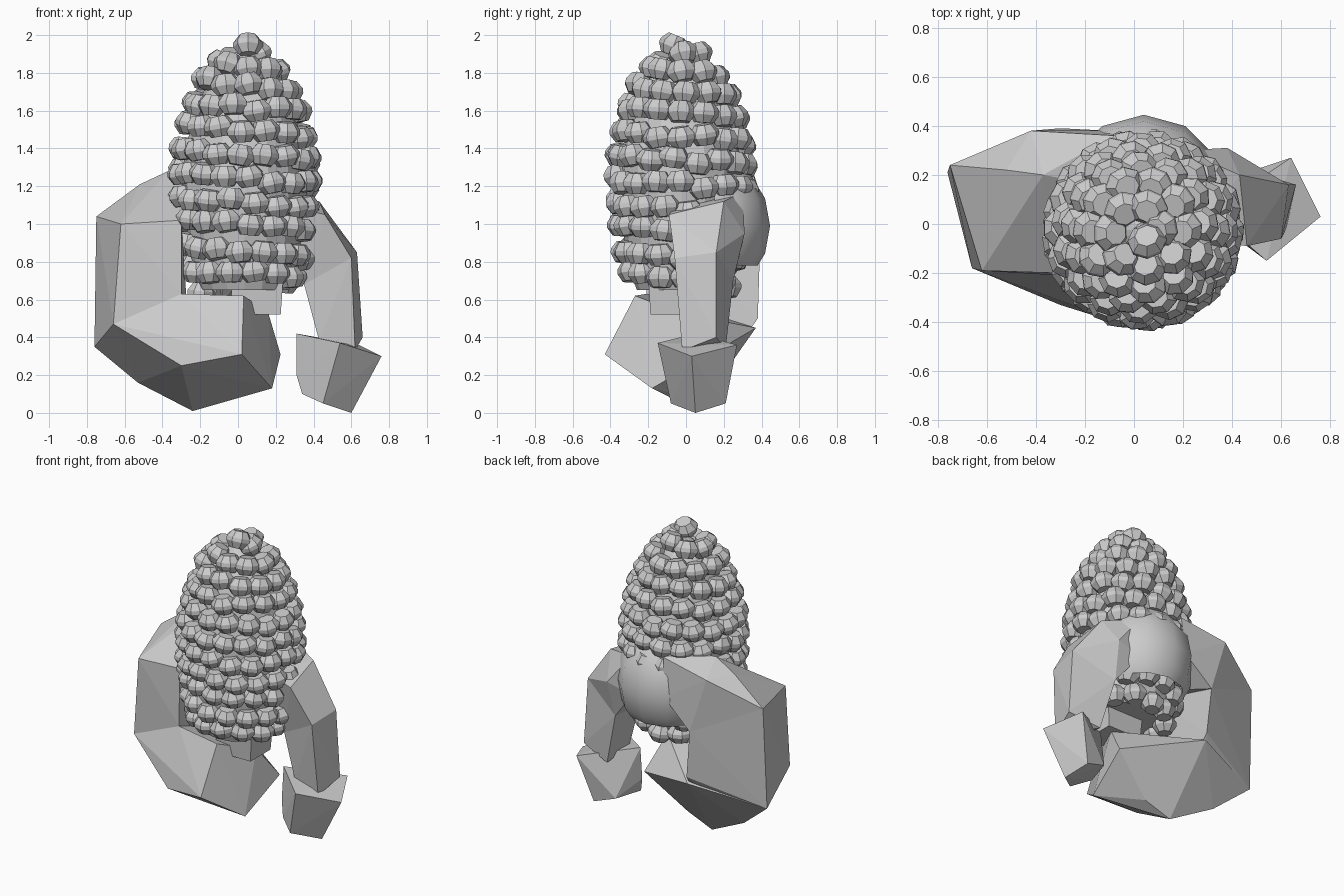
import bpy, bmesh, math, random
from mathutils import Matrix, Vector

if "Cube" in bpy.data.objects:
    bpy.data.objects.remove(bpy.data.objects["Cube"])

random.seed(4)
CX, CY = 0.035, -0.025


def finish(bm, name):
    bmesh.ops.recalc_face_normals(bm, faces=bm.faces)
    me = bpy.data.meshes.new(name)
    bm.to_mesh(me)
    bm.free()
    ob = bpy.data.objects.new(name, me)
    bpy.context.collection.objects.link(ob)
    return ob


def add_hull(bm, pts):
    vs = [bm.verts.new(p) for p in pts]
    r = bmesh.ops.convex_hull(bm, input=vs)
    junk = [g for g in r["geom_interior"] if isinstance(g, bmesh.types.BMVert) and g.is_valid]
    bmesh.ops.delete(bm, geom=junk, context='VERTS')


def hull(name, pts):
    bm = bmesh.new()
    add_hull(bm, pts)
    return finish(bm, name)


# cob silhouette: height -> outer radius
PROFILE = [(0.60, 0.28), (0.68, 0.32), (0.80, 0.365), (1.0, 0.395), (1.2, 0.415),
           (1.4, 0.405), (1.6, 0.355), (1.75, 0.295), (1.86, 0.205), (1.94, 0.11), (2.0, 0.04)]


def radius(z):
    for (z0, r0), (z1, r1) in zip(PROFILE, PROFILE[1:]):
        if z <= z1:
            return r0 + (r1 - r0) * (z - z0) / (z1 - z0)
    return 0.04


# faceted kernel: four stacked eight-sided rings
kernel = []
for h, s in ((-0.054, 0.62), (-0.012, 1.0), (0.012, 1.0), (0.054, 0.62)):
    for k in range(8):
        a = (k + 0.5) * math.tau / 8
        kernel.append(Vector((0.074 * s * math.cos(a), 0.08 * s * math.sin(a), h)))

# kernels wound in a rising helix around the cob
bm = bmesh.new()
z, a = 0.645, math.pi
while z < 1.94:
    r = max(0.015, radius(z) - 0.072)
    lean = -math.radians(max(0, (z - 1.5) * 50))
    m = (Matrix.Translation((CX, CY, min(z, 1.93) + random.uniform(-0.018, 0.018)))
         @ Matrix.Rotation(a, 4, 'Z') @ Matrix.Translation((r, 0, 0))
         @ Matrix.Rotation(lean + random.uniform(-0.12, 0.12), 4, 'Y')
         @ Matrix.Rotation(random.uniform(-0.2, 0.2), 4, 'X')
         @ Matrix.Rotation(random.uniform(-0.2, 0.2), 4, 'Z'))
    add_hull(bm, [m @ p for p in kernel])
    step = min(1.3, 0.135 / (r + 0.02))
    a -= step
    z += (0.126 if z < 1.7 else 0.10) * step / math.tau
finish(bm, "kernels")

# inner cob
bm = bmesh.new()
rings = []
for z, r in PROFILE[1:-1]:
    rr = max(0.03, r - 0.085)
    rings.append([bm.verts.new((CX + rr * math.cos(k * math.tau / 16),
                                CY + rr * math.sin(k * math.tau / 16), z - 0.03)) for k in range(16)])
for a, b in zip(rings, rings[1:]):
    for k in range(16):
        bm.faces.new((a[k], a[(k + 1) % 16], b[(k + 1) % 16], b[k]))
bm.faces.new(rings[0])
bm.faces.new(rings[-1])
finish(bm, "cob_core")

# stem stub
hull("stem", [(0.1 + s * x, -0.08 + s * y, z) for z, s in ((0.52, 0.9), (0.72, 1))
              for x in (-0.14, 0.14) for y in (-0.12, 0.12)])

# smooth, coarse dome on the back joining the husks
bm = bmesh.new()
bmesh.ops.create_uvsphere(bm, u_segments=12, v_segments=8, radius=1,
                          matrix=Matrix.Translation((0.04, 0.1, 0.99)) @ Matrix.Diagonal((0.34, 0.345, 0.38, 1)))
for co, no in (((0, 0, 0.78), (0, 0, -1)), ((0, 0.15, 0), (0, -1, 0))):
    bmesh.ops.bisect_plane(bm, geom=bm.verts[:] + bm.edges[:] + bm.faces[:],
                           plane_co=co, plane_no=no, clear_outer=True)
for f in bm.faces:
    f.smooth = True
finish(bm, "back_dome")

# large left husk: shoulder, side and forward-curling lower part
side_top = [(-0.75, 0.24, 1.04), (-0.62, -0.19, 1.0), (-0.3, 0.39, 0.82), (-0.3, -0.2, 1.02)]
side_low = [(-0.76, 0.21, 0.35), (-0.66, -0.18, 0.47), (-0.3, -0.21, 0.63), (-0.53, 0.13, 0.16)]
hull("left_husk_shoulder", side_top + [
    (-0.08, 0.36, 1.26), (-0.1, 0.15, 1.24), (-0.37, 0.2, 1.28), (-0.42, 0.38, 1.2),
    (-0.52, 0.22, 1.21), (-0.1, 0.38, 1.0), (-0.2, 0.1, 0.9)])
hull("left_husk_side", side_top + side_low + [
    (-0.27, 0.38, 0.5), (-0.28, 0.05, 0.5), (-0.24, 0.1, 0.1)])
hull("left_husk_lower", side_low + [
    (-0.24, 0.06, 0.01), (-0.3, -0.33, 0.25), (-0.27, 0.37, 0.45), (-0.2, -0.2, 0.62),
    (0.02, -0.43, 0.31), (0.03, -0.27, 0.62), (0.18, -0.18, 0.13), (0.225, 0.13, 0.31),
    (0.16, -0.03, 0.53), (-0.05, 0.05, 0.08)])

# slim right husk with angular end block
elbow = [(0.63, 0.16, 0.85), (0.6, -0.06, 0.82), (0.35, 0.0, 0.68), (0.36, 0.25, 0.7)]
hull("right_husk_upper", elbow + [
    (0.2, 0.3, 1.17), (0.25, -0.06, 1.1), (0.2, 0.3, 0.9), (0.25, 0, 0.85),
    (0.46, -0.09, 1.05), (0.43, 0.2, 1.12), (0.38, 0.31, 0.95)])
hull("right_husk_lower", elbow + [
    (0.66, 0.16, 0.4), (0.62, -0.02, 0.33), (0.43, 0.0, 0.38), (0.45, 0.21, 0.34)])
hull("right_end_block", [
    (0.31, 0.05, 0.42), (0.54, -0.15, 0.37), (0.76, 0.03, 0.30), (0.64, 0.27, 0.36),
    (0.60, 0.05, 0.0), (0.45, -0.08, 0.05), (0.34, 0.0, 0.1), (0.55, 0.21, 0.05),
    (0.31, 0.03, 0.2), (0.4, 0.19, 0.1)])
